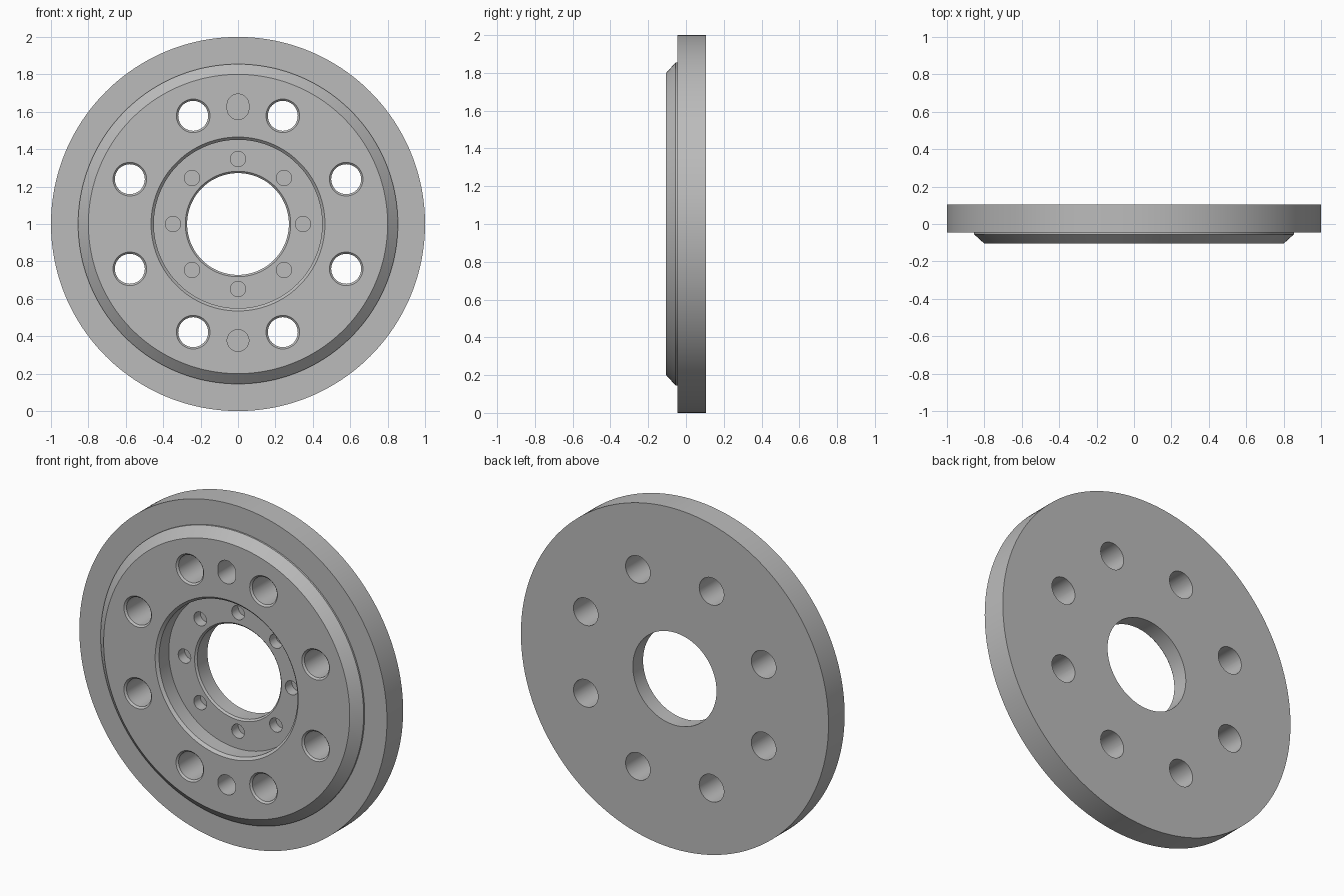
import bpy, bmesh, math
from mathutils import Vector

cube = bpy.data.objects.get("Cube")
if cube:
    bpy.data.objects.remove(cube, do_unlink=True)

FRONT, STEP, FLOOR, BACK = -0.105, -0.045, 0.0, 0.105

metal = bpy.data.materials.new("grey_metal")
metal.use_nodes = True
colour = (0.5, 0.5, 0.5, 1)
metal.diffuse_color = colour
metal.node_tree.nodes["Principled BSDF"].inputs["Base Color"].default_value = colour


def lathe(bm, profile, segments, x=0, z=1, stretch=0, closed=False):
    """Turn (radius, y) points around a y axis; stretch lengthens the upper half."""
    rings = []
    for r, y in profile:
        ring = []
        for i in range(segments):
            a = 2 * math.pi * i / segments
            up = stretch / 2 if math.sin(a) > 0 else -stretch / 2
            ring.append(bm.verts.new((x + r * math.cos(a), y, z + r * math.sin(a) + up)))
        rings.append(ring)
    pairs = list(zip(rings, rings[1:]))
    if closed:
        pairs.append((rings[-1], rings[0]))
    else:
        bm.faces.new(rings[0])
        bm.faces.new(rings[-1])
    for a, b in pairs:
        for i in range(segments):
            j = (i + 1) % segments
            bm.faces.new((a[i], a[j], b[j], b[i]))


def finish(bm, name):
    bmesh.ops.recalc_face_normals(bm, faces=bm.faces)
    mesh = bpy.data.meshes.new(name)
    bm.to_mesh(mesh)
    bm.free()
    obj = bpy.data.objects.new(name, mesh)
    bpy.context.collection.objects.link(obj)
    mesh.materials.append(metal)
    return obj


# Flanged disc with raised boss, centre recess and bore
bm = bmesh.new()
lathe(bm, [
    (1.0, BACK), (1.0, STEP),
    (0.855, STEP), (0.855, STEP - 0.01), (0.80, FRONT),
    (0.465, FRONT), (0.45, FRONT + 0.015), (0.45, FLOOR),
    (0.282, FLOOR), (0.272, FLOOR + 0.01), (0.272, BACK),
], 192, closed=True)
disc = finish(bm, "flanged_disc")

# Hole cutters
bm = bmesh.new()
over = 0.02
for i in range(8):
    # Through holes with a chamfered front edge
    a = math.radians(22.5 + 45 * i)
    lathe(bm, [(0.09, FRONT - over), (0.09, FRONT), (0.08, FRONT + 0.01),
               (0.08, BACK + over)], 48,
          0.626 * math.cos(a), 1 + 0.626 * math.sin(a))
    # Small blind holes in the recess floor
    a = math.radians(45 * i)
    lathe(bm, [(0.041, FLOOR - over), (0.041, FLOOR + 0.06)], 32,
          0.348 * math.cos(a), 1 + 0.348 * math.sin(a))
# Dowel hole below and dowel slot above
for z, stretch in ((0.377, 0), (1.627, 0.02)):
    lathe(bm, [(0.058, FRONT - over), (0.058, FRONT + 0.15)], 48, 0, z, stretch)
cutter = finish(bm, "hole_cutter")
cutter.hide_render = True

# Cut the holes and keep the result as one clean mesh
cut = disc.modifiers.new("holes", "BOOLEAN")
cut.operation = "DIFFERENCE"
cut.solver = "EXACT"
cut.object = cutter
bpy.ops.object.select_all(action="DESELECT")
disc.select_set(True)
bpy.context.view_layer.objects.active = disc
bpy.ops.object.modifier_apply(modifier=cut.name)
bpy.data.objects.remove(cutter, do_unlink=True)
bpy.ops.object.shade_smooth_by_angle(angle=math.radians(30))
